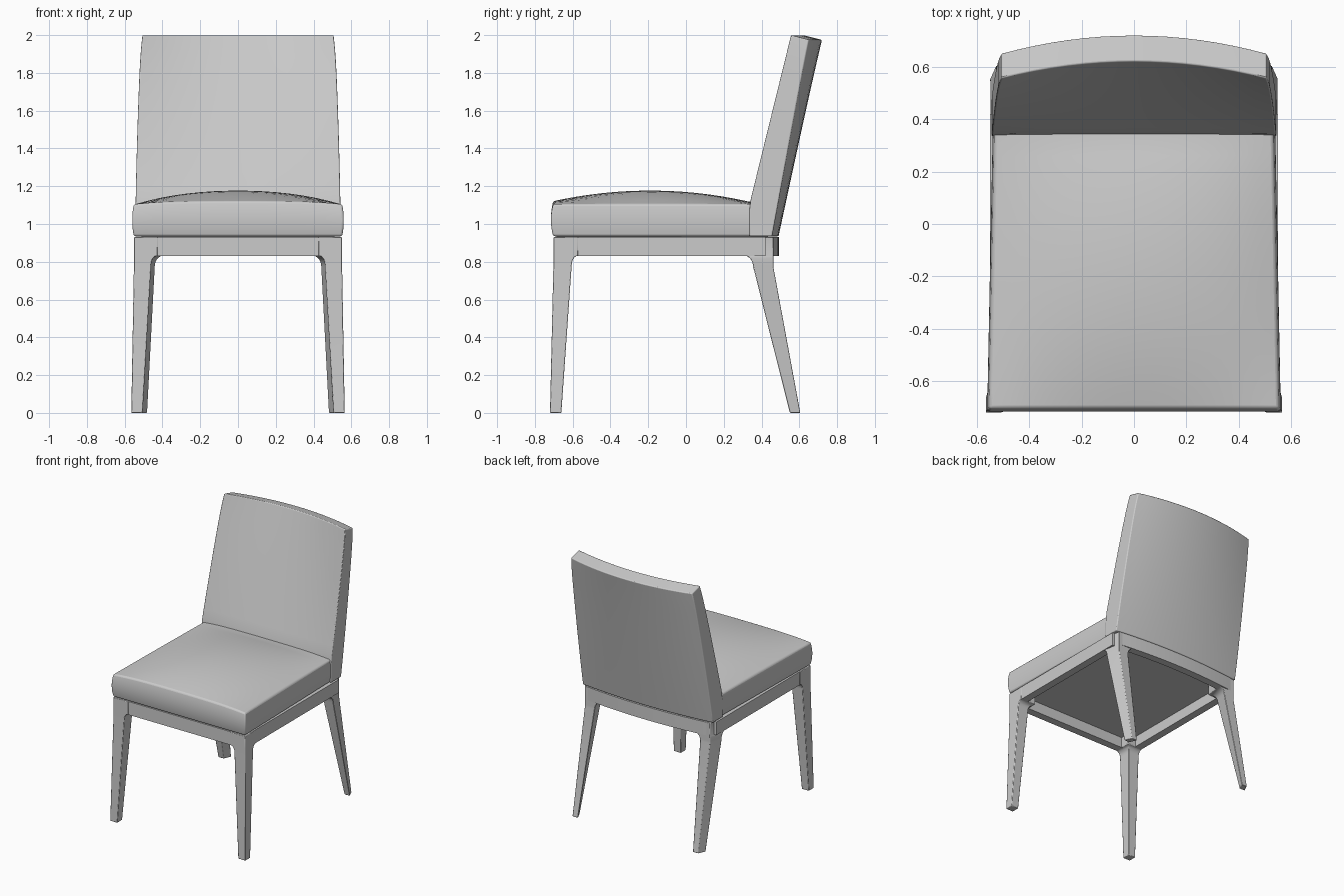
import bpy, bmesh, math

if "Cube" in bpy.data.objects:
    bpy.data.objects.remove(bpy.data.objects["Cube"], do_unlink=True)

GREY = (0.6, 0.6, 0.6, 1)
grey = bpy.data.materials.new("plain_grey")
grey.use_nodes = True
grey.diffuse_color = GREY
grey.node_tree.nodes["Principled BSDF"].inputs["Base Color"].default_value = GREY


def finish(name, bm, bevel, segments):
    """Turn a bmesh into a smooth, softly bevelled object."""
    bmesh.ops.recalc_face_normals(bm, faces=bm.faces)
    mesh = bpy.data.meshes.new(name)
    bm.to_mesh(mesh)
    bm.free()
    mesh.materials.append(grey)
    obj = bpy.data.objects.new(name, mesh)
    bpy.context.collection.objects.link(obj)
    if bevel:
        mod = obj.modifiers.new("soft_edges", "BEVEL")
        mod.width = bevel
        mod.segments = segments
        mod.limit_method = "ANGLE"
        mod.angle_limit = math.radians(50)
    bpy.ops.object.select_all(action="DESELECT")
    obj.select_set(True)
    bpy.context.view_layer.objects.active = obj
    bpy.ops.object.shade_smooth_by_angle(angle=math.radians(35))
    return obj


def block(name, shape, cuts=0, bevel=0.0, segments=1):
    """Subdivided cube whose points (u, v, w in -1..1) are moved by shape()."""
    bm = bmesh.new()
    bmesh.ops.create_cube(bm, size=2)
    if cuts:
        bmesh.ops.subdivide_edges(bm, edges=bm.edges[:], cuts=cuts, use_grid_fill=True)
    for v in bm.verts:
        v.co = shape(*v.co)
    return finish(name, bm, bevel, segments)


def mix(a, b, t):
    return a + (b - a) * t


# Seat cushion: crowned top, slightly bulging sides
def seat_shape(u, v, w):
    t, h = (v + 1) / 2, (w + 1) / 2
    y = mix(-0.715, 0.40, t)
    x = u * (mix(0.56, 0.538, t) - 0.008 * w * w)
    if v == -1:
        y += 0.012 * w * w
    k = min(1, abs((y + 0.19) / 0.53))
    top = 1.105 + 0.06 * (1 - u * u) * (1 - k * k) + 0.012 * (1 - u ** 4)
    return x, y, mix(0.935, top, h)


block("seat_cushion", seat_shape, 15, 0.022, 3)


# Backrest: leaning, tapering upward and curved across its width
def back_shape(u, v, w):
    t, h = (v + 1) / 2, (w + 1) / 2
    z = mix(0.935, 2.0, h)
    rise = max(0, (z - 1.1) / 0.9)
    arc = 1 - u * u
    front = 0.335 + 0.22 * rise + 0.065 * rise * arc
    rear = mix(0.455, 0.65, h) + mix(0.035, 0.07, h) * arc
    half = 0.544 - 0.03 * h ** 1.5 - 0.008 * h ** 12
    return u * half, mix(front, rear, t), z - 0.025 * t * h ** 4


block("backrest", back_shape, 15, 0.018, 3)


# Legs: tapered lofts with flared tops that blend into the rails
def leg(name, side, rings, skew):
    bm = bmesh.new()
    loops = []
    for z, xo, xi, yo, yi in rings:
        pts = ((xo - skew, yo), (xo, yi), (xi, yi), (xi - skew, yo))
        loops.append([bm.verts.new((side * x, y, z)) for x, y in pts])
    bm.faces.new(loops[0])
    bm.faces.new(loops[-1])
    for a, b in zip(loops, loops[1:]):
        for i in range(4):
            j = (i + 1) % 4
            bm.faces.new((a[i], a[j], b[j], b[i]))
    finish(name, bm, 0.004, 2)


def flare(foot, neck, radius, bottom):
    """Foot and neck rings followed by a quarter-round flare up to the rail."""
    rings = [foot, neck]
    z, xo, xi, yo, yi = neck
    inward = math.copysign(1, yi - yo)
    for i in range(1, 6):
        a = i / 5 * math.pi / 2
        d = radius * (1 - math.cos(a))
        rings.append((mix(z, bottom, math.sin(a)), xo, xi - d, yo, yi + inward * d))
    last = rings[-1]
    return rings + [(0.93,) + last[1:]]


front_rings = flare((0, 0.565, 0.505, -0.72, -0.66),
                    (0.785, 0.551, 0.46, -0.702, -0.605), 0.035, 0.832)
rear_rings = flare((0, 0.55, 0.505, 0.605, 0.55),
                   (0.775, 0.548, 0.465, 0.462, 0.355), 0.045, 0.832)
for label, side in (("left", 1), ("right", -1)):
    leg("front_leg_" + label, side, front_rings, 0)
    leg("rear_leg_" + label, side, rear_rings, 0.025)

    # Side rail
    block("side_rail_" + label, lambda u, v, w: (
        side * (0.52 + 0.029 * u), mix(-0.64, 0.42, (v + 1) / 2), 0.88 + 0.05 * w))

# Front rail
block("front_rail", lambda u, v, w: (0.5 * u, -0.67 + 0.029 * v, 0.88 + 0.05 * w))

# Rear rail, bowed like the backrest
block("rear_rail", lambda u, v, w: (
    0.52 * u, 0.43 + 0.029 * v + 0.033 * (1 - u * u), 0.88 + 0.05 * w), 15)

# Seat base closing the underside
block("seat_base", lambda u, v, w: (0.51 * u, -0.125 + 0.56 * v, 0.925 + 0.015 * w))
